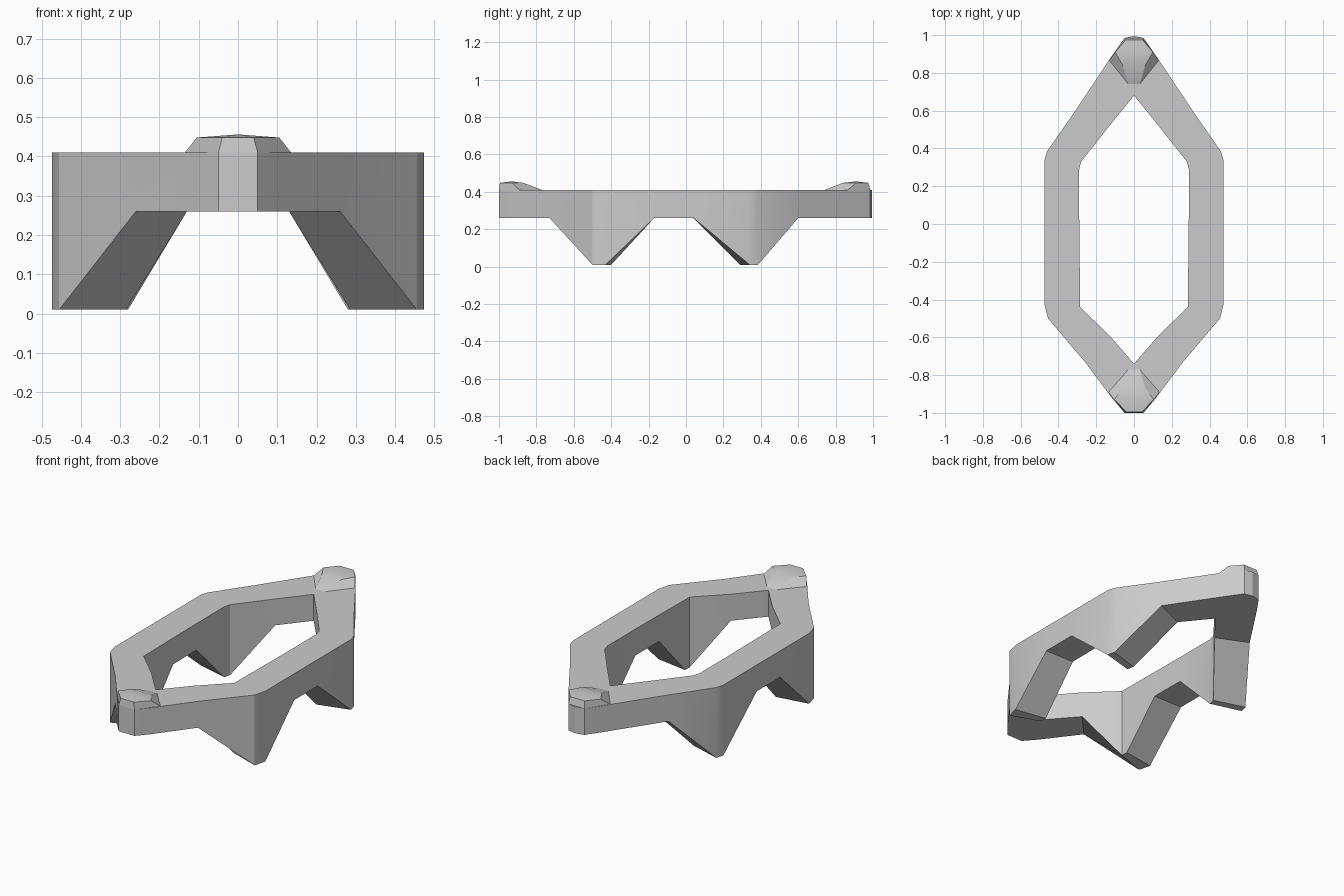
import bpy, bmesh, math

cube = bpy.data.objects.get("Cube")
if cube:
    bpy.data.objects.remove(cube, do_unlink=True)

# Single grey material
grey = bpy.data.materials.new("plain_grey")
grey.use_nodes = True
colour = (0.6, 0.6, 0.6, 1)
grey.diffuse_color = colour
grey.node_tree.nodes["Principled BSDF"].inputs["Base Color"].default_value = colour

TOP = 0.41
UNDER = 0.26
FOOT = 0.01


def finish(name, bm):
    bmesh.ops.remove_doubles(bm, verts=bm.verts, dist=0.001)
    bmesh.ops.recalc_face_normals(bm, faces=bm.faces)
    mesh = bpy.data.meshes.new(name)
    bm.to_mesh(mesh)
    bm.free()
    mesh.materials.append(grey)
    obj = bpy.data.objects.new(name, mesh)
    bpy.context.collection.objects.link(obj)
    bpy.ops.object.select_all(action='DESELECT')
    obj.select_set(True)
    bpy.context.view_layer.objects.active = obj
    bpy.ops.object.shade_smooth_by_angle(angle=math.radians(20))
    return obj


# Half ring stations, front to back: outer x, y, inner x, y, underside height
half = [
    (0, -1.0, 0, -0.74, UNDER),
    (0.05, -1.0, 0, -0.74, UNDER),
    (0.11, -0.93, 0, -0.74, UNDER),
    (0.26, -0.73, 0.13, -0.59, UNDER),
    (0.455, -0.5, 0.285, -0.44, FOOT),
    (0.473, -0.43, 0.285, -0.40, FOOT),
    (0.473, -0.17, 0.288, -0.17, UNDER),
    (0.473, 0.04, 0.29, 0.04, UNDER),
    (0.473, 0.34, 0.29, 0.29, FOOT),
    (0.46, 0.385, 0.28, 0.33, FOOT),
    (0.31, 0.60, 0.13, 0.52, UNDER),
    (0.11, 0.90, 0, 0.68, UNDER),
    (0.05, 0.985, 0, 0.68, UNDER),
    (0, 0.995, 0, 0.68, UNDER),
]
ring = half + [(-a, b, -c, d, z) for a, b, c, d, z in half[-2:0:-1]]

# Hexagonal ring with four tapered legs, swept as a closed band
bm = bmesh.new()
sections = []
for ox, oy, ix, iy, z in ring:
    points = ((ox, oy, TOP), (ix, iy, TOP), (ix, iy, z), (ox, oy, z))
    sections.append([bm.verts.new(p) for p in points])
for a, b in zip(sections, sections[1:] + sections[:1]):
    for k in range(4):
        m = (k + 1) % 4
        bm.faces.new((a[k], a[m], b[m], b[k]))
finish("ring_frame_with_legs", bm)


# Raised faceted cap on each pointed end
def end_cap(name, base, crown):
    bm = bmesh.new()
    loops = []
    for pts, z in ((base, TOP), (crown, 0.448)):
        pts = pts + [(-x, y) for x, y in reversed(pts)]
        loops.append([bm.verts.new((x, y, z)) for x, y in pts])
    low, high = loops
    n = len(low)
    for i in range(n):
        j = (i + 1) % n
        bm.faces.new((low[i], low[j], high[j], high[i]))
    peak_y = sum(v.co.y for v in high) / n
    peak = bm.verts.new((0, peak_y, 0.456))
    for i in range(n):
        bm.faces.new((high[i], high[(i + 1) % n], peak))
    finish(name, bm)


end_cap("front_end_cap",
        [(0.05, -1.0), (0.135, -0.89), (0.03, -0.77)],
        [(0.04, -0.995), (0.105, -0.93), (0.06, -0.87)])
end_cap("back_end_cap",
        [(0.05, 0.985), (0.13, 0.865), (0.03, 0.74)],
        [(0.045, 0.975), (0.10, 0.91), (0.06, 0.84)])
